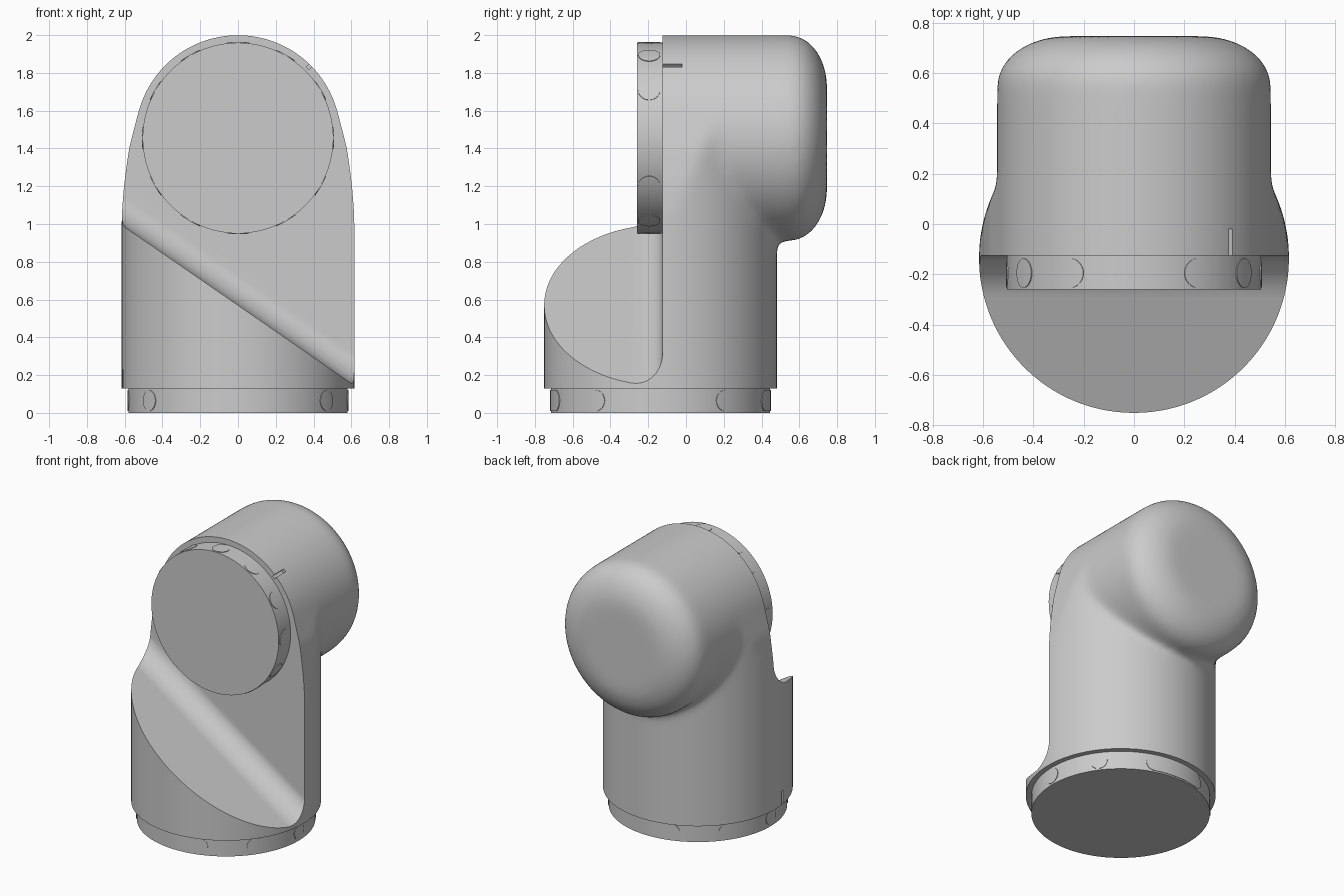
import bpy, bmesh, math
from mathutils import Matrix, Vector

if "Cube" in bpy.data.objects:
    bpy.data.objects.remove(bpy.data.objects["Cube"])

grey = bpy.data.materials.new("light_grey")
grey.use_nodes = True
grey.diffuse_color = (0.6, 0.6, 0.6, 1)
grey.node_tree.nodes["Principled BSDF"].inputs["Base Color"].default_value = (0.6, 0.6, 0.6, 1)

BASE_Y = -0.135      # axis of the upright tube
ARM_Z = 1.455        # axis of the level tube
WALL_Y = -0.125      # flat mounting face


def add_object(name, bm, matrix=Matrix()):
    bmesh.ops.recalc_face_normals(bm, faces=bm.faces)
    mesh = bpy.data.meshes.new(name)
    bm.to_mesh(mesh)
    bm.free()
    mesh.materials.append(grey)
    mesh.transform(matrix)
    ob = bpy.data.objects.new(name, mesh)
    bpy.context.collection.objects.link(ob)
    return ob


def loft(name, rings, matrix=Matrix()):
    """Closed solid through a list of equal-length rings."""
    bm = bmesh.new()
    rows = [[bm.verts.new(p) for p in ring] for ring in rings]
    n = len(rows[0])
    for a, b in zip(rows, rows[1:]):
        for i in range(n):
            bm.faces.new((a[i], a[(i + 1) % n], b[(i + 1) % n], b[i]))
    bm.faces.new(rows[0])
    bm.faces.new(rows[-1])
    return add_object(name, bm, matrix)


def lathe(name, profile, matrix, sides=96):
    """Solid of revolution about z from (radius, height) pairs."""
    steps = [2 * math.pi * i / sides for i in range(sides)]
    return loft(name, [[(r * math.cos(t), r * math.sin(t), h) for t in steps]
                       for r, h in profile], matrix)


def box(name, size, matrix):
    bm = bmesh.new()
    bmesh.ops.create_cube(bm, size=1)
    return add_object(name, bm, matrix @ Matrix.Diagonal((*size, 1)))


def apply(ob, kind, **settings):
    mod = ob.modifiers.new(kind.lower(), kind)
    for key, value in settings.items():
        setattr(mod, key, value)
    bpy.context.view_layer.objects.active = ob
    bpy.ops.object.modifier_apply(modifier=mod.name)


def combine(ob, tool, operation):
    apply(ob, "BOOLEAN", object=tool, operation=operation, solver="EXACT")
    bpy.data.objects.remove(tool)


def smooth(ob):
    bpy.ops.object.select_all(action="DESELECT")
    ob.select_set(True)
    bpy.context.view_layer.objects.active = ob
    bpy.ops.object.shade_smooth_by_angle(angle=math.radians(32))


def pad(name, radius, height, half_length, half_height, angle, matrix):
    """Thin round or capsule plate wrapped on a rim."""
    bm = bmesh.new()
    columns = 28
    reach = half_length + half_height
    cols = []
    for i in range(columns + 1):
        u = -reach * math.cos(math.pi * i / columns)
        over = max(0, abs(u) - half_length)
        v = math.sqrt(max(half_height ** 2 - over ** 2, 1e-7))
        t = angle + u / radius
        cols.append([bm.verts.new((r * math.cos(t), r * math.sin(t), height + s * v))
                     for r, s in ((radius + 0.004, 1), (radius + 0.004, -1),
                                  (radius - 0.004, -1), (radius - 0.004, 1))])
    for a, b in zip(cols, cols[1:]):
        for k in range(4):
            bm.faces.new((a[k], a[(k + 1) % 4], b[(k + 1) % 4], b[k]))
    bm.faces.new(cols[0])
    bm.faces.new(cols[-1])
    smooth(add_object(name, bm, matrix))


upright = Matrix.Translation((0, BASE_Y, 0))
turn = Matrix.Rotation(math.pi / 2, 4, "X")     # local z points to the front

# Upright tube, trimmed by an arched outline
body = lathe("elbow_body", [(0.617, -0.2), (0.617, 2.2)], upright)
side = [(0.65, -0.4), (0.65, 0.6), (0.619, 1.0), (0.604, 1.2), (0.577, 1.4)]
arch = [(0.545 * math.cos(t), ARM_Z + 0.545 * math.sin(t))
        for t in (math.radians(16 + 148 * i / 40) for i in range(41))]
outline = side + arch + [(-x, z) for x, z in reversed(side)]
hood = loft("hood", [[(x, y, z) for x, z in outline] for y in (-0.9, 0.9)])
combine(body, hood, "INTERSECT")

# Level tube with a domed back cap
dome = [(0.27 + 0.275 * math.sin(a), -0.55 - 0.197 * math.cos(a))
        for a in (math.pi / 2 * i / 14 for i in range(15))]
arm = lathe("arm", dome + [(0.545, 0.3)], Matrix.Translation((0, 0, ARM_Z)) @ turn)
combine(body, arm, "UNION")

# Blend the joint between the tubes
apply(body, "REMESH", mode="VOXEL", voxel_size=0.018)
apply(body, "SMOOTH", factor=0.5, iterations=28)

# Slanted front cut with a rounded inner corner
fillet = 0.165
corner = [(WALL_Y - fillet + fillet * math.sin(a), fillet - fillet * math.cos(a))
          for a in (math.pi / 2 * i / 14 for i in range(15))]
section = [(-1.2, 0)] + corner + [(WALL_Y, 3), (-1.2, 3)]
cut = loft("front_cut", [[(x, y, 0.57 - 0.69 * x + h) for y, h in section]
                         for x in (-0.9, 0.9)])
combine(body, cut, "DIFFERENCE")
combine(body, box("floor_cut", (3, 3, 1), Matrix.Translation((0, 0, 0.13 - 0.5))), "DIFFERENCE")

# Alignment grooves
combine(body, box("top_groove", (0.022, 0.13, 0.05),
                  Matrix.Translation((0.387, -0.085, 1.842))
                  @ Matrix.Rotation(math.pi / 4, 4, "Y")), "DIFFERENCE")
combine(body, box("low_groove", (0.05, 0.022, 0.12),
                  upright @ Matrix.Rotation(math.radians(188), 4, "Z")
                  @ Matrix.Translation((0.617, 0, 0.17))), "DIFFERENCE")
smooth(body)

# Base flange with round plugs and two long slots
smooth(lathe("base_flange", [(0.58, 0), (0.58, 0.14)], upright))
for facing in (0, 180):
    for offset in (-36, 0, 36):
        pad("base_plug", 0.58, 0.065, 0, 0.055, math.radians(facing + offset), upright)
    pad("base_slot", 0.58, 0.065, 0.18, 0.055, math.radians(facing + 90), upright)

# Front flange with a ring of plugs
front = Matrix.Translation((0, WALL_Y + 0.01, ARM_Z)) @ turn
smooth(lathe("front_flange", [(0.505, 0), (0.505, 0.145)], front))
for i in range(12):
    pad("front_plug", 0.505, 0.08, 0, 0.058, math.radians(30 * i), front)
